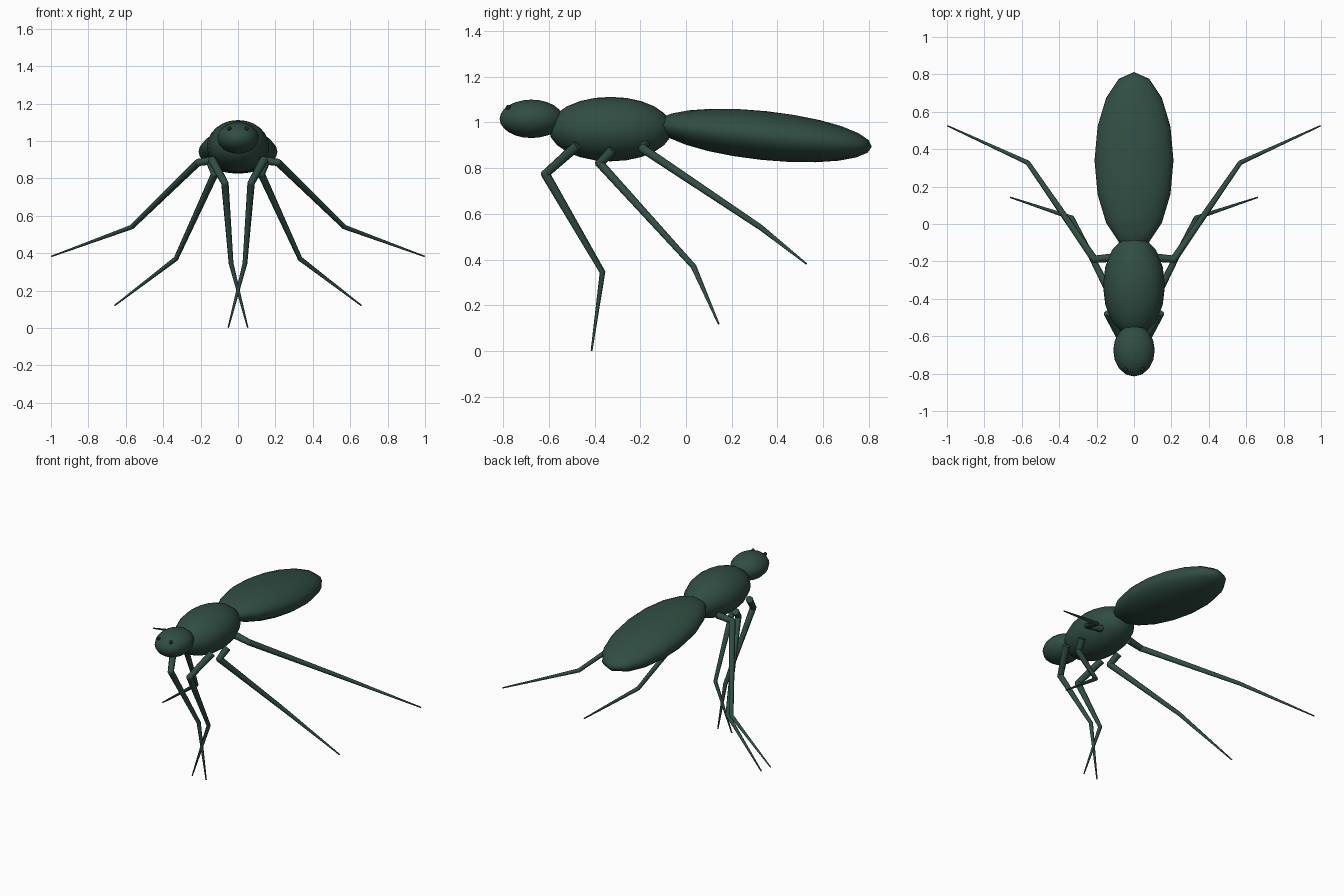
import bpy
import math

if "Cube" in bpy.data.objects:
    bpy.data.objects.remove(bpy.data.objects["Cube"])


def material(name, rgb):
    m = bpy.data.materials.new(name)
    m.diffuse_color = (*rgb, 1)
    m.use_nodes = True
    m.node_tree.nodes["Principled BSDF"].inputs["Base Color"].default_value = m.diffuse_color
    return m


green = material("dark_green", (0.03, 0.075, 0.055))
dark = material("eye_dark_green", (0.012, 0.026, 0.02))


def ellipsoid(name, loc, radii, mat=green, tilt=0, segments=16, rings=12):
    bpy.ops.mesh.primitive_uv_sphere_add(segments=segments, ring_count=rings,
                                         radius=1, location=loc, rotation=(tilt, 0, 0))
    ob = bpy.context.object
    ob.name = name
    ob.scale = radii
    ob.data.materials.append(mat)
    bpy.ops.object.shade_smooth()
    return ob


def tube(name, points, radii):
    """Tapered tube along a bent path, turned into a mesh."""
    cu = bpy.data.curves.new(name, 'CURVE')
    cu.dimensions = '3D'
    cu.bevel_depth = 1
    cu.bevel_resolution = 2
    cu.use_fill_caps = True
    sp = cu.splines.new('POLY')
    sp.points.add(len(points) - 1)
    for p, co, r in zip(sp.points, points, radii):
        p.co = (*co, 1)
        p.radius = r
    ob = bpy.data.objects.new(name, cu)
    bpy.context.collection.objects.link(ob)
    bpy.ops.object.select_all(action='DESELECT')
    ob.select_set(True)
    bpy.context.view_layer.objects.active = ob
    bpy.ops.object.convert(target='MESH')
    ob = bpy.context.object
    ob.data.materials.clear()
    ob.data.materials.append(green)
    bpy.ops.object.shade_smooth_by_angle(angle=math.radians(50))


# Body: head, thorax and a slightly drooping abdomen
ellipsoid("head", (0, -0.676, 1.016), (0.111, 0.139, 0.084))
ellipsoid("thorax", (0, -0.33, 0.971), (0.166, 0.27, 0.141))
ellipsoid("abdomen", (0, 0.34, 0.943), (0.211, 0.475, 0.107), tilt=math.radians(-6))

# Legs for the +x side: hip, knee, ankle, foot
legs = {
    "front_leg": [(0.14, -0.475, 0.9), (0.07, -0.615, 0.775),
                  (0.037, -0.365, 0.345), (-0.052, -0.413, 0.002)],
    "middle_leg": [(0.145, -0.32, 0.88), (0.125, -0.378, 0.822),
                   (0.332, 0.033, 0.37), (0.66, 0.142, 0.12)],
    "rear_leg": [(0.11, -0.18, 0.9), (0.213, -0.188, 0.885),
                 (0.568, 0.328, 0.54), (0.997, 0.525, 0.383)],
}
for side, label in ((1, "right"), (-1, "left")):
    for name, pts in legs.items():
        p = [(side * x, y, z) for x, y, z in pts]
        tube(f"{name}_upper_{label}", p[:2], (0.023, 0.019))
        tube(f"{name}_lower_{label}", p[1:], (0.02, 0.013, 0.004))
        # Rounded knee
        ellipsoid(f"{name}_knee_{label}", p[1], (0.02,) * 3, segments=10, rings=6)
    # Eyes
    ellipsoid(f"eye_{label}", (side * 0.046, -0.778, 1.066), (0.011,) * 3, dark,
              segments=10, rings=6)
